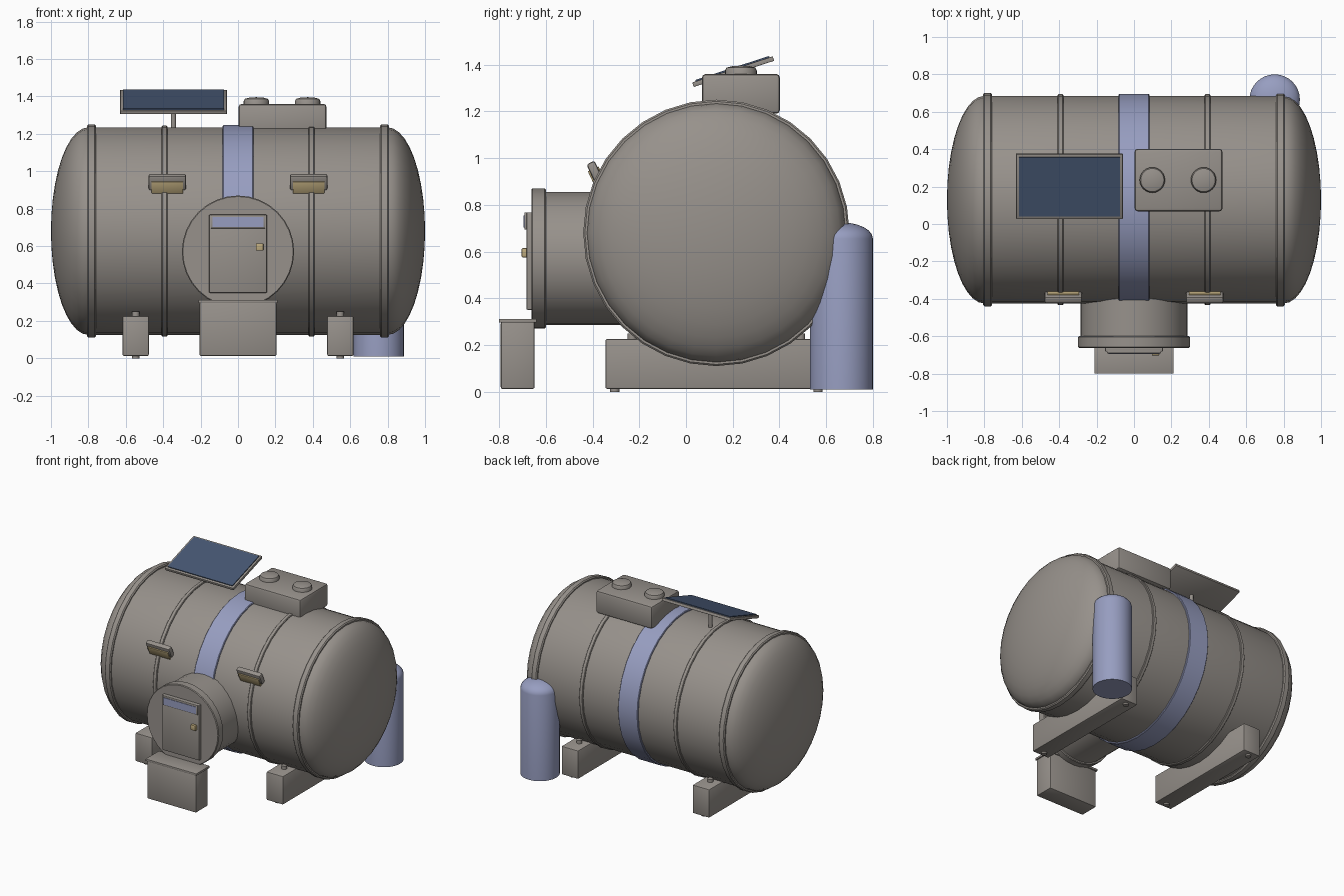
import bpy, bmesh, math
from mathutils import Vector, Matrix

if "Cube" in bpy.data.objects:
    bpy.data.objects.remove(bpy.data.objects["Cube"])

def mat(name, c):
    m = bpy.data.materials.new(name)
    m.diffuse_color = (*c, 1)
    m.use_nodes = True
    m.node_tree.nodes["Principled BSDF"].inputs["Base Color"].default_value = m.diffuse_color
    return m

GRAY = mat("warm_gray", (0.31, 0.285, 0.26))
BLUE = mat("lavender_blue", (0.31, 0.34, 0.53))
PANEL = mat("dark_solar_blue", (0.062, 0.095, 0.17))
TAN = mat("warm_tan", (0.52, 0.41, 0.21))

def finish(name, bm, m, smooth=True):
    bmesh.ops.recalc_face_normals(bm, faces=bm.faces[:])
    me = bpy.data.meshes.new(name)
    bm.to_mesh(me)
    bm.free()
    me.materials.append(m)
    ob = bpy.data.objects.new(name, me)
    bpy.context.collection.objects.link(ob)
    if smooth:
        bpy.ops.object.select_all(action='DESELECT')
        ob.select_set(True)
        bpy.context.view_layer.objects.active = ob
        bpy.ops.object.shade_smooth_by_angle(angle=math.radians(35))
    return ob

def box(name, lo, hi, m, bevel=0.0, tilt=0.0):
    """Box between two corners, rounded, tilted about x through its centre."""
    lo, hi = Vector(lo), Vector(hi)
    bm = bmesh.new()
    bmesh.ops.create_cube(bm, size=1)
    bmesh.ops.scale(bm, vec=hi - lo, verts=bm.verts)
    if bevel:
        bmesh.ops.bevel(bm, geom=bm.edges[:], offset=bevel, segments=2,
                        profile=0.5, affect='EDGES')
    bm.transform(Matrix.Translation((lo + hi) / 2) @ Matrix.Rotation(tilt, 4, 'X'))
    return finish(name, bm, m)

def lathe(name, profile, origin, axis, m, n=32):
    """Spin (radius, distance) points about an axis; ends are capped."""
    bm = bmesh.new()
    rings = []
    for r, h in profile:
        if r < 1e-5:
            rings.append([bm.verts.new((0, 0, h))])
        else:
            rings.append([bm.verts.new((r * math.cos(2 * math.pi * i / n),
                                        r * math.sin(2 * math.pi * i / n), h))
                          for i in range(n)])
    for a, b in zip(rings, rings[1:]):
        for i in range(n):
            j = (i + 1) % n
            if len(a) == 1:
                bm.faces.new((a[0], b[i], b[j]))
            elif len(b) == 1:
                bm.faces.new((a[i], a[j], b[0]))
            else:
                bm.faces.new((a[i], a[j], b[j], b[i]))
    for ring in (rings[0], rings[-1]):
        if len(ring) > 1:
            bm.faces.new(ring)
    rot = Vector((0, 0, 1)).rotation_difference(Vector(axis)).to_matrix().to_4x4()
    bm.transform(Matrix.Translation(origin) @ rot)
    return finish(name, bm, m)

def ring(r, half, b):
    return [(r - b, -half), (r, -half + b), (r, half - b), (r - b, half)]

# Main tank with elliptical end caps
C = (0, 0.13, 0.68)
cap = [(0.555 * math.cos(t), 0.8 + 0.2 * math.sin(t))
       for t in [math.pi / 2 * i / 10 for i in range(11)]]
lathe("tank_body", [(r, -h) for r, h in reversed(cap)] + cap, C, (1, 0, 0), GRAY)

# Hoops around the tank
lathe("centre_band", ring(0.566, 0.082, 0.004), C, (1, 0, 0), BLUE)
for side, s in (("left", -1), ("right", 1)):
    lathe(side + "_end_flange", ring(0.57, 0.024, 0.007), (0.783 * s, 0.13, 0.68), (1, 0, 0), GRAY)
    lathe(side + "_thin_hoop", ring(0.564, 0.015, 0.004), (0.393 * s, 0.13, 0.68), (1, 0, 0), GRAY)

# Entry tunnel and its flange
lathe("entry_tunnel", [(0.285, 0), (0.285, 0.42)], (0, -0.62, 0.57), (0, 1, 0), GRAY)
lathe("entry_flange", [(0.295, 0), (0.3, 0.005), (0.3, 0.057), (0.295, 0.062)],
      (0, -0.662, 0.57), (0, 1, 0), GRAY)

# Door, window and handle
box("door", (-0.155, -0.683, 0.35), (0.155, -0.65, 0.768), GRAY, 0.006)
box("door_window_frame", (-0.145, -0.692, 0.694), (0.145, -0.67, 0.768), GRAY, 0.005)
box("door_window", (-0.135, -0.696, 0.702), (0.135, -0.688, 0.755), BLUE)
box("door_handle", (0.095, -0.703, 0.575), (0.135, -0.675, 0.615), TAN, 0.005)

# Entry step
box("step_block", (-0.205, -0.793, 0.012), (0.205, -0.648, 0.3), GRAY, 0.008)
box("step_tread", (-0.212, -0.8, 0.296), (0.212, -0.64, 0.312), GRAY, 0.002)

# Support beams with feet and saddle pegs
for side, s in (("left", -1), ("right", 1)):
    x = 0.547 * s
    box(side + "_support_beam", (x - 0.07, -0.345, 0.012), (x + 0.07, 0.605, 0.226), GRAY, 0.008)
    for end, y in (("front", -0.305), ("back", 0.565)):
        lathe(f"{side}_{end}_foot", [(0.02, 0), (0.02, 0.02)], (x, y, 0), (0, 0, 1), GRAY, 12)
    for end, y in (("front", -0.23), ("back", 0.49)):
        lathe(f"{side}_{end}_saddle_peg", [(0.02, 0), (0.02, 0.05)], (x, y, 0.2), (0, 0, 1), GRAY, 12)

# Upright gas cylinder at the back
lathe("gas_cylinder", [(0.135, 0.01), (0.135, 0.655)]
      + [(0.135 * math.cos(t), 0.655 + 0.07 * math.sin(t))
         for t in [math.pi / 2 * i / 6 for i in range(1, 7)]],
      (0.752, 0.665, 0), (0, 0, 1), BLUE)

# Roof unit with two domed vents
box("roof_unit", (0.003, 0.068, 1.19), (0.473, 0.402, 1.36), GRAY, 0.016)
for side, x in (("left", 0.098), ("right", 0.372)):
    lathe(side + "_roof_vent", [(0.068, 1.34), (0.068, 1.375), (0.062, 1.387),
                                (0.04, 1.393), (0, 1.396)], (x, 0.235, 0), (0, 0, 1), GRAY, 24)

# Tilted solar panel on a post
T = math.radians(18)
box("solar_frame", (-0.63, 0.021, 1.36), (-0.06, 0.383, 1.38), GRAY, 0.002, T)
box("solar_cells", (-0.615, 0.033, 1.378), (-0.075, 0.365, 1.386), PANEL, 0, T)
lathe("solar_post", [(0.014, 1.2), (0.014, 1.37)], (-0.345, 0.2, 0), (0, 0, 1), GRAY, 12)

# Lamps either side of the entry, leaning outward
for side, s in (("left", -1), ("right", 1)):
    x = 0.378 * s
    L = math.radians(25)
    box(side + "_lamp_housing", (x - 0.1, -0.41, 0.9), (x + 0.1, -0.372, 0.985), GRAY, 0.01, L)
    box(side + "_lamp_lens", (x - 0.085, -0.408, 0.889), (x + 0.085, -0.358, 0.957), TAN, 0.002, L)
